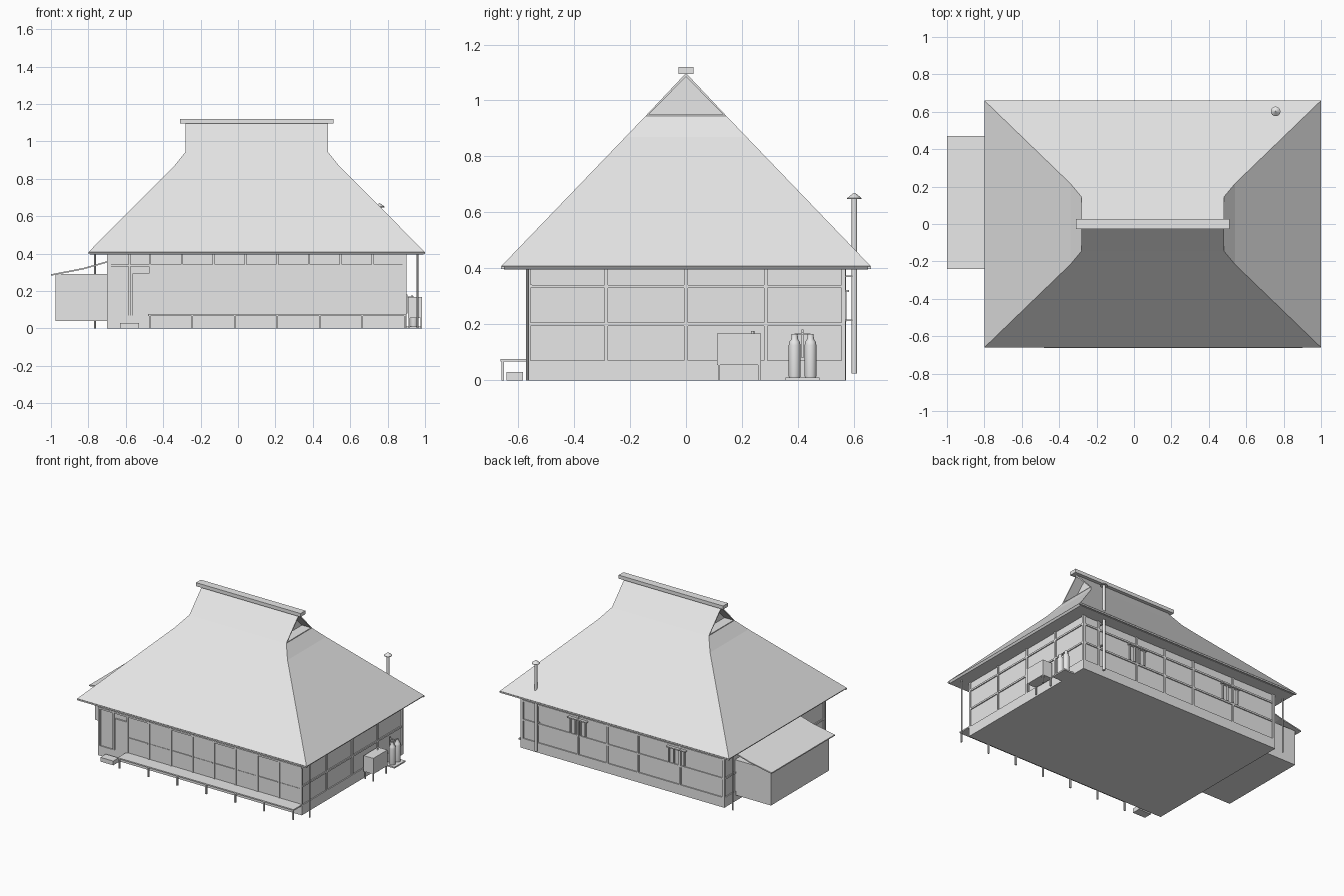
import bpy, bmesh, math

if "Cube" in bpy.data.objects:
    bpy.data.objects.remove(bpy.data.objects["Cube"])

mat = bpy.data.materials.new("light_grey")
mat.diffuse_color = (0.8, 0.8, 0.8, 1)
mat.use_nodes = True
mat.node_tree.nodes["Principled BSDF"].inputs["Base Color"].default_value = mat.diffuse_color


def finish(name, bm):
    bmesh.ops.recalc_face_normals(bm, faces=bm.faces)
    me = bpy.data.meshes.new(name)
    bm.to_mesh(me)
    bm.free()
    me.materials.append(mat)
    ob = bpy.data.objects.new(name, me)
    bpy.context.collection.objects.link(ob)
    return ob


def boxes(name, spans):
    """One object from boxes given as (x0, x1, y0, y1, z0, z1)."""
    bm = bmesh.new()
    for x0, x1, y0, y1, z0, z1 in spans:
        vs = bmesh.ops.create_cube(bm, size=1)["verts"]
        for v in vs:
            v.co = (x1 if v.co.x > 0 else x0, y1 if v.co.y > 0 else y0, z1 if v.co.z > 0 else z0)
    return finish(name, bm)


def lathe(name, x, y, profile, n=16, smooth=True):
    """Closed turned solid from (radius, z) points."""
    bm = bmesh.new()
    rings = [[bm.verts.new((x + r * math.cos(2 * math.pi * i / n),
                            y + r * math.sin(2 * math.pi * i / n), z)) for i in range(n)]
             for r, z in profile]
    for a, b in zip(rings, rings[1:]):
        for i in range(n):
            bm.faces.new((a[i], a[(i + 1) % n], b[(i + 1) % n], b[i]))
    bm.faces.new(rings[0])
    bm.faces.new(rings[-1])
    ob = finish(name, bm)
    if smooth:
        bpy.context.view_layer.objects.active = ob
        ob.select_set(True)
        bpy.ops.object.shade_smooth_by_angle(angle=math.radians(35))
        ob.select_set(False)
    return ob


# Thatched hip-and-gable roof: rectangular rings, then a ridge, then recessed gables
bm = bmesh.new()
levels = [(-0.79, 0.99, 0.65, 0.395), (-0.80, 1.0, 0.66, 0.408), (-0.34, 0.54, 0.216, 0.87),
          (-0.28, 0.48, 0.144, 0.945)]
rings = [[bm.verts.new((x, y, z)) for x, y in ((x0, -h), (x1, -h), (x1, h), (x0, h))]
         for x0, x1, h, z in levels]
bm.faces.new(rings[0])
for a, b in zip(rings, rings[1:]):
    for i in range(4):
        j = (i + 1) % 4
        bm.faces.new((a[i], a[j], b[j], b[i]))
top = rings[-1]
rl, rr = bm.verts.new((-0.28, 0, 1.098)), bm.verts.new((0.48, 0, 1.098))
bm.faces.new((top[0], top[1], rr, rl))
bm.faces.new((top[2], top[3], rl, rr))
gables = [bm.faces.new((top[1], top[2], rr)), bm.faces.new((top[3], top[0], rl))]
bmesh.ops.recalc_face_normals(bm, faces=bm.faces)
bmesh.ops.inset_individual(bm, faces=gables, thickness=0.013)
for f in gables:
    d = -0.07 if f.calc_center_median().x > 0 else 0.07
    new = bmesh.ops.extrude_discrete_faces(bm, faces=[f])["faces"][0]
    for v in new.verts:
        v.co.x += d
finish("thatched_roof", bm)

boxes("ridge_cap", [(-0.31, 0.51, -0.027, 0.027, 1.095, 1.12)])
boxes("eave_gutters", [(-0.8, 1.0, s * 0.655 - 0.006, s * 0.655 + 0.006, 0.397, 0.407) for s in (-1, 1)])

# Walls and the timber frame on them
boxes("house_walls", [(-0.692, 0.892, -0.562, 0.562, 0, 0.4)])
boxes("wall_base", [(-0.70, 0.90, -0.57, 0.57, 0, 0.07)])
w = 0.007
posts = [(x - w, x + w, 0.55, 0.57, 0, 0.4) for x in (-0.35, -0.02, 0.22, 0.45, 0.77)]
for y in (-0.563, -0.285, 0, 0.285, 0.563):
    posts += [(0.88, 0.90, y - w, y + w, 0, 0.4), (-0.70, -0.68, y - w, y + w, 0, 0.4)]
boxes("wall_posts", posts)
rails = []
for z in (0.20, 0.335):
    rails += [(0.88, 0.899, -0.565, 0.565, z - 0.006, z + 0.006),
              (-0.699, -0.68, -0.565, 0.565, z - 0.006, z + 0.006),
              (-0.69, 0.89, 0.55, 0.569, z - 0.006, z + 0.006)]
boxes("wall_rails", rails)

# Front: sliding screens, lintel and entrance door
pitch = 1.36 / 8
screens, stiles = [], []
for i in range(8):
    x = -0.47 + i * pitch
    screens.append((x, x + pitch, -0.564 - 0.003 * (i % 2), -0.55, 0.075, 0.33))
    screens.append((x + 0.01, x + pitch - 0.01, -0.57, -0.55, 0.18, 0.186))
    stiles.append((x - 0.006, x + 0.006, -0.571, -0.55, 0.07, 0.4))
boxes("sliding_screens", screens)
boxes("front_stiles", stiles + [(x - 0.006, x + 0.006, -0.571, -0.55, 0.07, 0.4) for x in (-0.692, -0.58)])
boxes("front_lintel", [(-0.70, 0.90, -0.572, -0.55, 0.33, 0.342)])
boxes("entrance_door", [(-0.565, -0.472, -0.572, -0.55, 0.07, 0.295)])

# Veranda on thin legs, with a stepping stone
boxes("veranda_deck", [(-0.48, 0.90, -0.663, -0.565, 0.067, 0.076)])
boxes("veranda_legs", [(x - 0.005, x + 0.005, -0.66, -0.65, 0, 0.07)
                       for x in [-0.472 + i * 0.2272 for i in range(7)]])
boxes("step_stone", [(-0.63, -0.53, -0.642, -0.582, 0, 0.03)])

# Barred back windows with small hoods
bars = []
for cx in (-0.325, 0.45):
    bars.append((cx - 0.075, cx + 0.075, 0.56, 0.582, 0.315, 0.323))
    for k in range(4):
        x = cx - 0.06 + k * 0.04
        bars.append((x - 0.004, x + 0.004, 0.56, 0.574, 0.21, 0.315))
boxes("back_window_bars", bars)

# Left lean-to with a bent thin roof
boxes("annex_room", [(-0.975, -0.68, -0.21, 0.44, 0.04, 0.29)])
bm = bmesh.new()
path = [(-1.0, 0.282), (-0.83, 0.315), (-0.69, 0.355)]
section = path + [(x, z + 0.008) for x, z in reversed(path)]
face = bm.faces.new([bm.verts.new((x, -0.24, z)) for x, z in section])
ext = bmesh.ops.extrude_face_region(bm, geom=[face])["geom"]
for v in ext:
    if isinstance(v, bmesh.types.BMVert):
        v.co.y = 0.47
finish("annex_roof", bm)

# Downpipes at two opposite corners
for name, x, y in (("front_downpipe", 0.96, -0.567), ("back_downpipe", -0.765, 0.567)):
    lathe(name, x, y, [(0.005, 0), (0.005, 0.4)], 8)

# Chimney pipe with a conical cap and wall brackets
lathe("chimney_pipe", 0.757, 0.602, [(0.01, 0.025), (0.01, 0.65)])
lathe("chimney_cap", 0.757, 0.602, [(0.026, 0.648), (0.026, 0.651), (0.002, 0.67)])
boxes("chimney_brackets", [(0.752, 0.762, 0.56, 0.6, z - 0.003, z + 0.003) for z in (0.215, 0.372)])

# Fuel tank on legs at the right wall
boxes("fuel_tank", [(0.91, 0.985, 0.11, 0.268, 0.055, 0.167)])
boxes("fuel_tank_legs", [(x - 0.004, x + 0.004, y - 0.004, y + 0.004, 0, 0.06)
                         for x in (0.916, 0.979) for y in (0.118, 0.262)])
lathe("fuel_tank_cap", 0.93, 0.238, [(0.006, 0.165), (0.006, 0.176)], 12)

# Gas cylinders on a plinth with a regulator pipe
boxes("gas_plinth", [(0.90, 0.98, 0.355, 0.477, 0, 0.01)])
for i, y in enumerate((0.388, 0.445)):
    lathe("gas_cylinder_%d" % (i + 1), 0.94, y,
          [(0.02, 0.01), (0.021, 0.015), (0.021, 0.125), (0.019, 0.137), (0.012, 0.147),
           (0.011, 0.165)])
boxes("gas_pipe", [(0.90, 0.906, 0.413, 0.42, 0.08, 0.182),
                   (0.90, 0.94, 0.413, 0.42, 0.165, 0.172),
                   (0.933, 0.94, 0.388, 0.445, 0.162, 0.168)])
